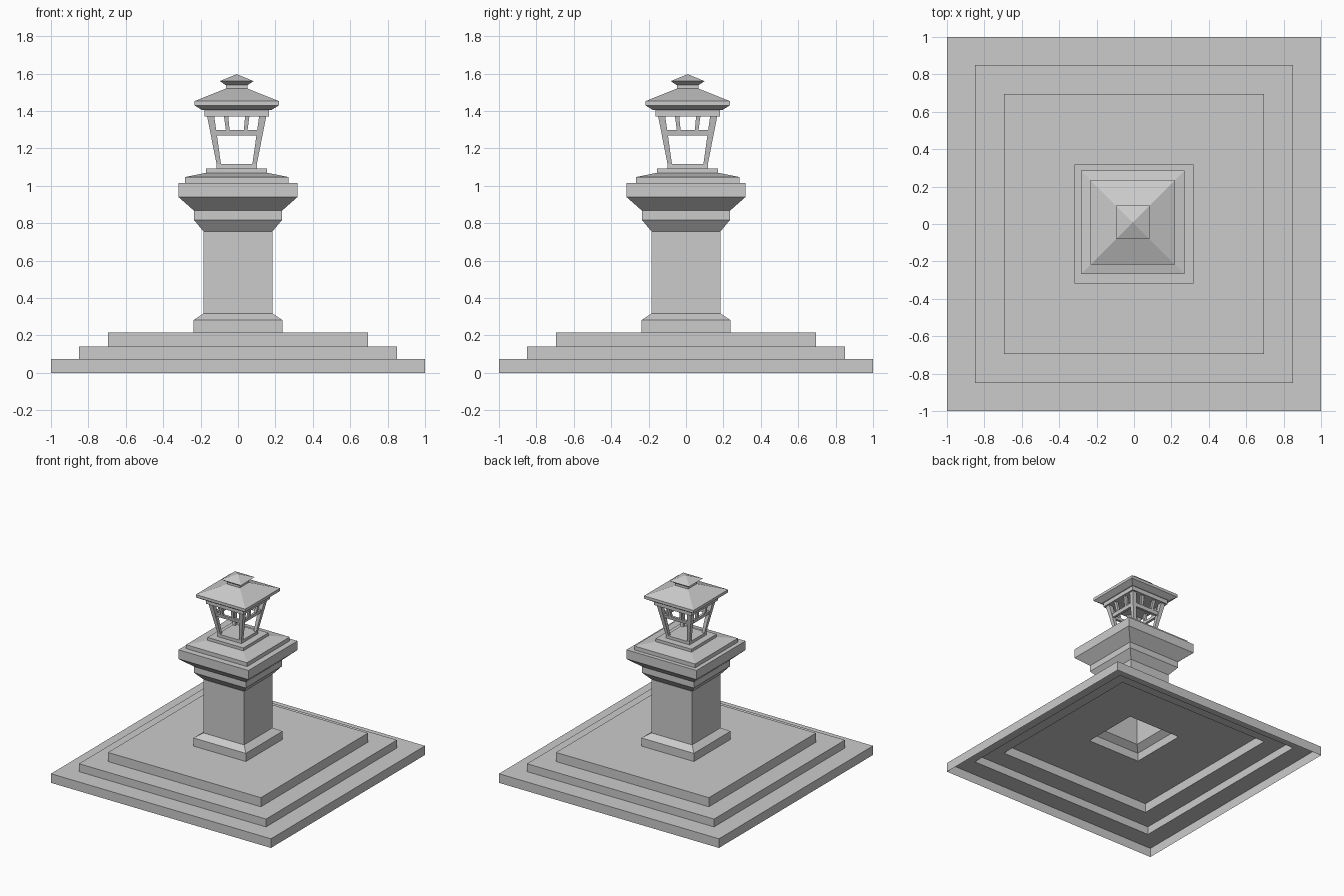
import bpy, bmesh
from mathutils import Matrix, Vector

if "Cube" in bpy.data.objects:
    bpy.data.objects.remove(bpy.data.objects["Cube"])

OFF = Vector((-0.007, 0.009, 0))  # lantern sits slightly off the pillar axis


def make_object(name, bm):
    bmesh.ops.recalc_face_normals(bm, faces=bm.faces)
    mesh = bpy.data.meshes.new(name)
    bm.to_mesh(mesh)
    bm.free()
    ob = bpy.data.objects.new(name, mesh)
    bpy.context.collection.objects.link(ob)
    return ob


def square_loft(name, profile, centre=(0, 0, 0), cap_bottom=True):
    """Stack square rings of (half width, z); half width 0 makes an apex."""
    bm = bmesh.new()
    c = Vector(centre)
    rings = []
    for r, z in profile:
        pts = [(0, 0)] if r == 0 else [(-r, -r), (r, -r), (r, r), (-r, r)]
        rings.append([bm.verts.new(c + Vector((x, y, z))) for x, y in pts])
    for a, b in zip(rings, rings[1:]):
        for i in range(4):
            j = (i + 1) % 4
            if len(b) == 1:
                bm.faces.new((a[i], a[j], b[0]))
            else:
                bm.faces.new((a[i], a[j], b[j], b[i]))
    if cap_bottom:
        bm.faces.new(rings[0][::-1])
    if len(rings[-1]) == 4:
        bm.faces.new(rings[-1])
    return make_object(name, bm)


def bar(name, low, high, turn):
    """Tapered bar between two rectangles (x0, x1, y0, y1, z), turned by quarters."""
    bm = bmesh.new()
    q = [[bm.verts.new((x, y, z)) for x, y in ((x0, y0), (x1, y0), (x1, y1), (x0, y1))]
         for x0, x1, y0, y1, z in (low, high)]
    bm.faces.new(q[0][::-1])
    bm.faces.new(q[1])
    for i in range(4):
        j = (i + 1) % 4
        bm.faces.new((q[0][i], q[0][j], q[1][j], q[1][i]))
    m = Matrix.Translation(OFF) @ Matrix.Rotation(turn * 1.5707963, 4, 'Z')
    bmesh.ops.transform(bm, matrix=m, verts=bm.verts)
    return make_object(name, bm)


# Stepped base and pillar: one hollow shell, open underneath
square_loft("stepped_pillar", [
    (1.0, 0), (1.0, .075), (.85, .075), (.85, .14), (.695, .14), (.695, .215),
    (.238, .215), (.238, .282), (.185, .317), (.185, .757), (.235, .817),
    (.235, .867), (.318, .94), (.318, 1.015)], cap_bottom=False)

# Plinth under the lantern
square_loft("lantern_plinth", [
    (.277, 1.015), (.277, 1.047), (.163, 1.07), (.163, 1.094),
    (.108, 1.094), (.108, 1.117)], OFF)

# Flared lantern frame
Z0, Z1, ZA, ZB = 1.117, 1.372, 1.27, 1.298


def half(z):
    return .108 + .05 * (z - Z0) / (Z1 - Z0)


def post_rect(z, w):
    h = half(z)
    return (-h, -h + w, -h, -h + w, z)


def rail_rect(z):
    h = half(z) - .006
    return (-h, h, -h, -h + .02, z)


def muntin_rect(z, s, x0, x1):
    h = half(z) - .004
    return (min(s * x0, s * x1), max(s * x0, s * x1), -h, -h + .02, z)


for k in range(4):
    bar(f"corner_post_{k}", post_rect(Z0, .024), post_rect(Z1, .038), k)
    bar(f"cross_rail_{k}", rail_rect(ZA), rail_rect(ZB), k)
    for s in (-1, 1):
        bar(f"muntin_{k}_{'left' if s < 0 else 'right'}",
            muntin_rect(ZB, s, .038, .058), muntin_rect(Z1, s, .045, .068), k)

# Roof with eaves and pointed cap
square_loft("lantern_roof", [
    (.172, Z1), (.172, 1.405), (.185, 1.405), (.225, 1.43), (.225, 1.453),
    (.058, 1.52), (.058, 1.538), (.09, 1.56), (0, 1.597)], OFF)
